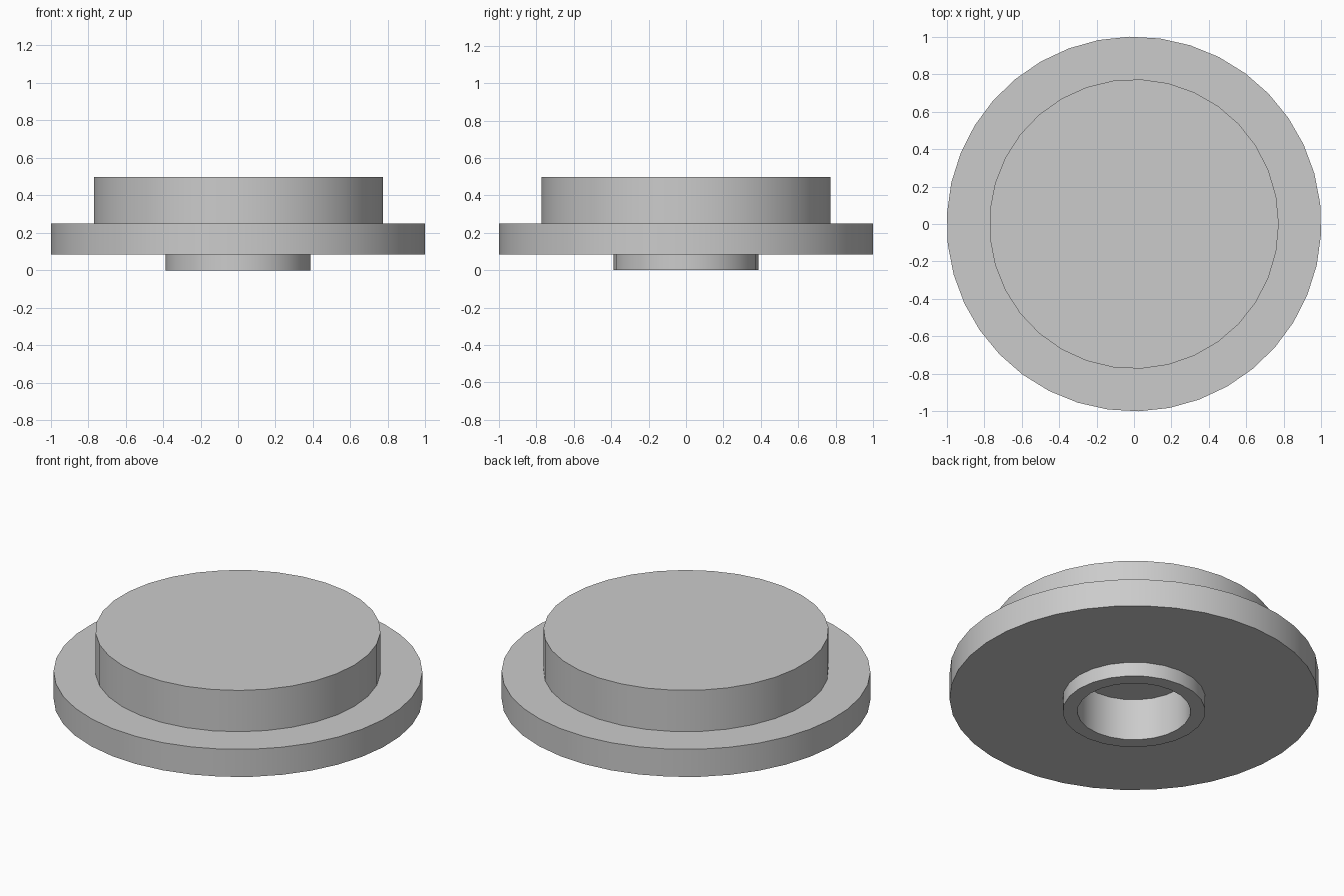
import bpy
import bmesh
from math import radians, tau
from mathutils import Matrix, Vector

cube = bpy.data.objects.get("Cube")
if cube:
    bpy.data.objects.remove(cube, do_unlink=True)

grey = bpy.data.materials.new("plain grey")
grey.use_nodes = True
colour = (0.6, 0.6, 0.6, 1)
grey.diffuse_color = colour
grey.node_tree.nodes["Principled BSDF"].inputs["Base Color"].default_value = colour


def turned(name, outer, inner, low, high, sides, phase=0):
    """Disc (inner = 0) or ring turned about the z axis."""
    bm = bmesh.new()
    profile = [(inner, low), (outer, low), (outer, high), (inner, high)]
    verts = [bm.verts.new((r, 0, z)) for r, z in profile]
    edges = [bm.edges.new(pair) for pair in zip(verts, verts[1:])]
    if inner:
        edges.append(bm.edges.new((verts[-1], verts[0])))
    bmesh.ops.spin(bm, geom=verts + edges, cent=Vector(), axis=(0, 0, 1),
                   angle=tau, steps=sides)
    bmesh.ops.remove_doubles(bm, verts=bm.verts[:], dist=0.0001)
    bmesh.ops.recalc_face_normals(bm, faces=bm.faces[:])
    bm.transform(Matrix.Rotation(radians(phase), 4, "Z"))
    mesh = bpy.data.meshes.new(name)
    bm.to_mesh(mesh)
    bm.free()
    mesh.materials.append(grey)
    obj = bpy.data.objects.new(name, mesh)
    bpy.context.collection.objects.link(obj)
    bpy.ops.object.select_all(action="DESELECT")
    obj.select_set(True)
    bpy.context.view_layer.objects.active = obj
    bpy.ops.object.shade_smooth_by_angle(angle=radians(30))
    return obj


base, flange_top, top = 0.085, 0.25, 0.497

# Hollow neck lines the blind bore up to the underside of the cap
turned("neck", 0.387, 0.307, 0, flange_top, 24)
# Wide flange, its hole hidden inside the neck wall
turned("flange", 1.0, 0.35, base, flange_top, 38, 6.2)
# Solid raised cap
turned("cap", 0.773, 0, flange_top, top, 33)
